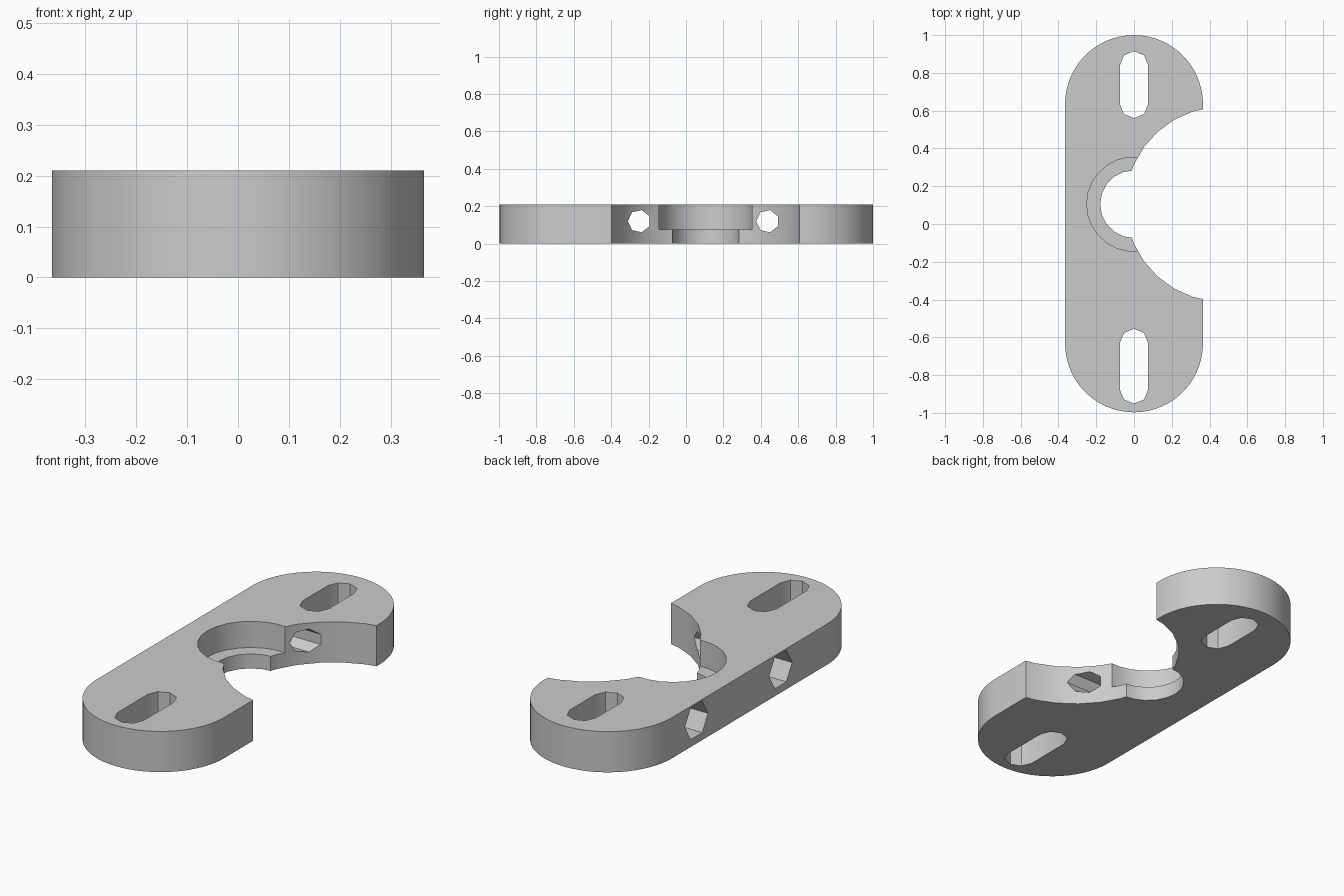
import bpy
import bmesh
from math import cos, sin, pi
from mathutils import Matrix

cube = bpy.data.objects.get("Cube")
if cube:
    bpy.data.objects.remove(cube, do_unlink=True)

HALF_WIDTH = 0.365
THICK = 0.21
BORE_Y = 0.105
HOLE_Z = 0.12


def arc(cx, cy, r, sides, start=0.0, sweep=2 * pi, closed=True):
    """Points round a circle, or along an arc that includes both ends."""
    count = sides if closed else sides + 1
    return [(cx + r * cos(start + sweep * i / sides),
             cy + r * sin(start + sweep * i / sides)) for i in range(count)]


def slot(y0, y1, r, sides):
    """Lengthwise stadium outline with end centres at y0 and y1."""
    return (arc(0, y1, r, sides, 0, pi, False)
            + arc(0, y0, r, sides, pi, pi, False))


def prism(name, outline, low, high, along_x=False):
    """Extrude an outline along z, or along x with the outline in (y, z)."""
    bm = bmesh.new()
    base = bm.faces.new([bm.verts.new((u, v, low)) for u, v in outline])
    top = bmesh.ops.extrude_face_region(bm, geom=[base])["geom"]
    bmesh.ops.translate(bm, vec=(0, 0, high - low),
                        verts=[g for g in top if isinstance(g, bmesh.types.BMVert)])
    if along_x:
        turn = Matrix(((0, 0, 1), (1, 0, 0), (0, 1, 0)))
        bmesh.ops.transform(bm, matrix=turn.to_4x4(), verts=bm.verts)
    bmesh.ops.recalc_face_normals(bm, faces=bm.faces)
    mesh = bpy.data.meshes.new(name)
    bm.to_mesh(mesh)
    bm.free()
    obj = bpy.data.objects.new(name, mesh)
    bpy.context.collection.objects.link(obj)
    return obj


# Plate with rounded ends
plate = prism("clamp_plate", slot(-0.632, 0.635, HALF_WIDTH, 30), 0, THICK)

# Wide side scoop, stepped bore and the two mounting slots
cutters = [
    prism("scoop_cutter", arc(0.471, BORE_Y, 0.516, 30), -0.1, 0.4),
    prism("bore_cutter", arc(0, BORE_Y, 0.179, 20), -0.1, 0.4),
    prism("counterbore_cutter", arc(0, BORE_Y, 0.25, 26), 0.075, 0.4),
    prism("back_slot_cutter", slot(0.635, 0.84, 0.075, 4), -0.1, 0.4),
    prism("front_slot_cutter", slot(-0.876, -0.63, 0.075, 4), -0.1, 0.4),
]

# Cross holes with hexagonal nut pockets on the straight side
for side, y in (("front", -0.25), ("back", 0.436)):
    cutters.append(prism(side + "_screw_cutter",
                         arc(y, HOLE_Z, 0.061, 7, pi), -0.5, 0.5, True))
    cutters.append(prism(side + "_nut_cutter",
                         arc(y, HOLE_Z, 0.094, 6), -0.5, -0.12, True))

bpy.ops.object.select_all(action="DESELECT")
plate.select_set(True)
bpy.context.view_layer.objects.active = plate
for cutter in cutters:
    cutter.hide_render = True
    mod = plate.modifiers.new(cutter.name, "BOOLEAN")
    mod.operation = "DIFFERENCE"
    mod.solver = "EXACT"
    mod.object = cutter
    bpy.ops.object.modifier_apply(modifier=mod.name)
    bpy.data.objects.remove(cutter, do_unlink=True)

bpy.ops.object.shade_smooth_by_angle()

# Plain grey finish
grey = bpy.data.materials.new("plain_grey")
grey.use_nodes = True
colour = (0.6, 0.6, 0.6, 1)
grey.diffuse_color = colour
grey.node_tree.nodes["Principled BSDF"].inputs["Base Color"].default_value = colour
plate.data.materials.clear()
plate.data.materials.append(grey)
